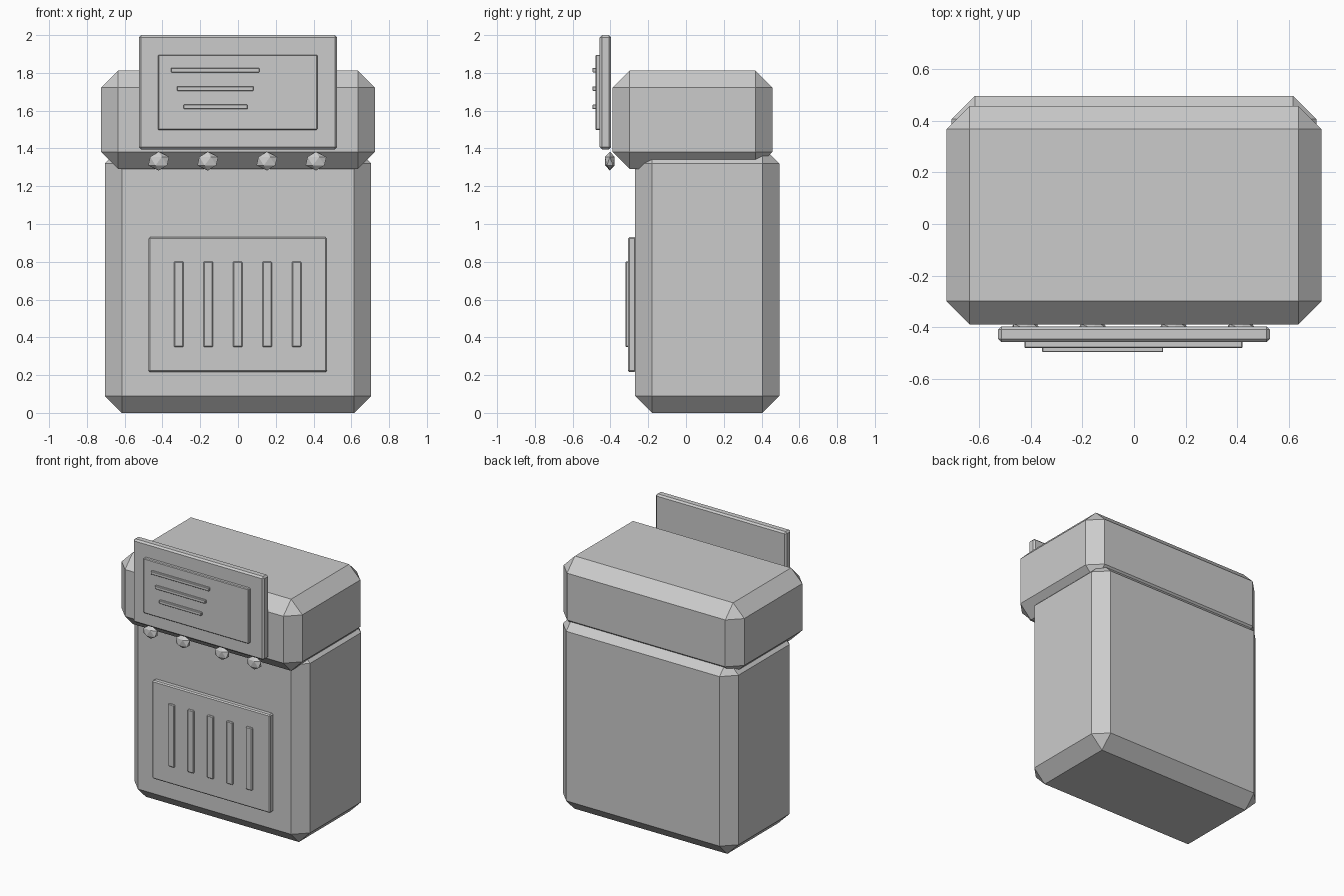
import bpy

cube = bpy.data.objects.get("Cube")
if cube:
    bpy.data.objects.remove(cube, do_unlink=True)

grey = bpy.data.materials.new("plain grey")
grey.use_nodes = True
colour = (0.6, 0.6, 0.6, 1)
grey.diffuse_color = colour
grey.node_tree.nodes["Principled BSDF"].inputs["Base Color"].default_value = colour


def box(name, xs, ys, zs, chamfer):
    """Chamfered box given by its extent along each axis."""
    spans = (xs, ys, zs)
    bpy.ops.mesh.primitive_cube_add(size=1, location=[sum(s) / 2 for s in spans])
    ob = bpy.context.object
    ob.name = name
    ob.scale = [s[1] - s[0] for s in spans]
    bpy.ops.object.transform_apply(location=False, rotation=False, scale=True)
    bevel = ob.modifiers.new("chamfer", "BEVEL")
    bevel.width = chamfer
    bevel.segments = 1
    ob.data.materials.append(grey)
    return ob


# Main body and overhanging lid
box("body", (-0.705, 0.705), (-0.27, 0.495), (0, 1.41), 0.09)
box("lid", (-0.725, 0.725), (-0.388, 0.457), (1.292, 1.812), 0.09)

# Upright sign board with an inset panel and three text-like strips
box("sign_board", (-0.525, 0.525), (-0.457, -0.396), (1.395, 2.0), 0.012)
box("sign_panel", (-0.424, 0.42), (-0.48, -0.45), (1.498, 1.896), 0.005)
for i, (left, right, z) in enumerate([(-0.355, 0.113, 1.815),
                                      (-0.323, 0.082, 1.717),
                                      (-0.288, 0.05, 1.62)]):
    box(f"sign_strip_{i + 1}", (left, right), (-0.495, -0.475),
        (z - 0.012, z + 0.012), 0.003)

# Front panel with five upright slats
box("front_panel", (-0.475, 0.472), (-0.308, -0.265), (0.217, 0.93), 0.008)
for i in range(5):
    x = -0.002 + (i - 2) * 0.156
    box(f"front_slat_{i + 1}", (x - 0.025, x + 0.025), (-0.32, -0.3),
        (0.348, 0.802), 0.005)

# Row of faceted studs under the sign
for i, x in enumerate((-0.42, -0.16, 0.153, 0.413)):
    bpy.ops.mesh.primitive_ico_sphere_add(subdivisions=1, radius=1,
                                          location=(x, -0.403, 1.333))
    stud = bpy.context.object
    stud.name = f"stud_{i + 1}"
    stud.scale = (0.062, 0.03, 0.05)
    stud.data.materials.append(grey)
